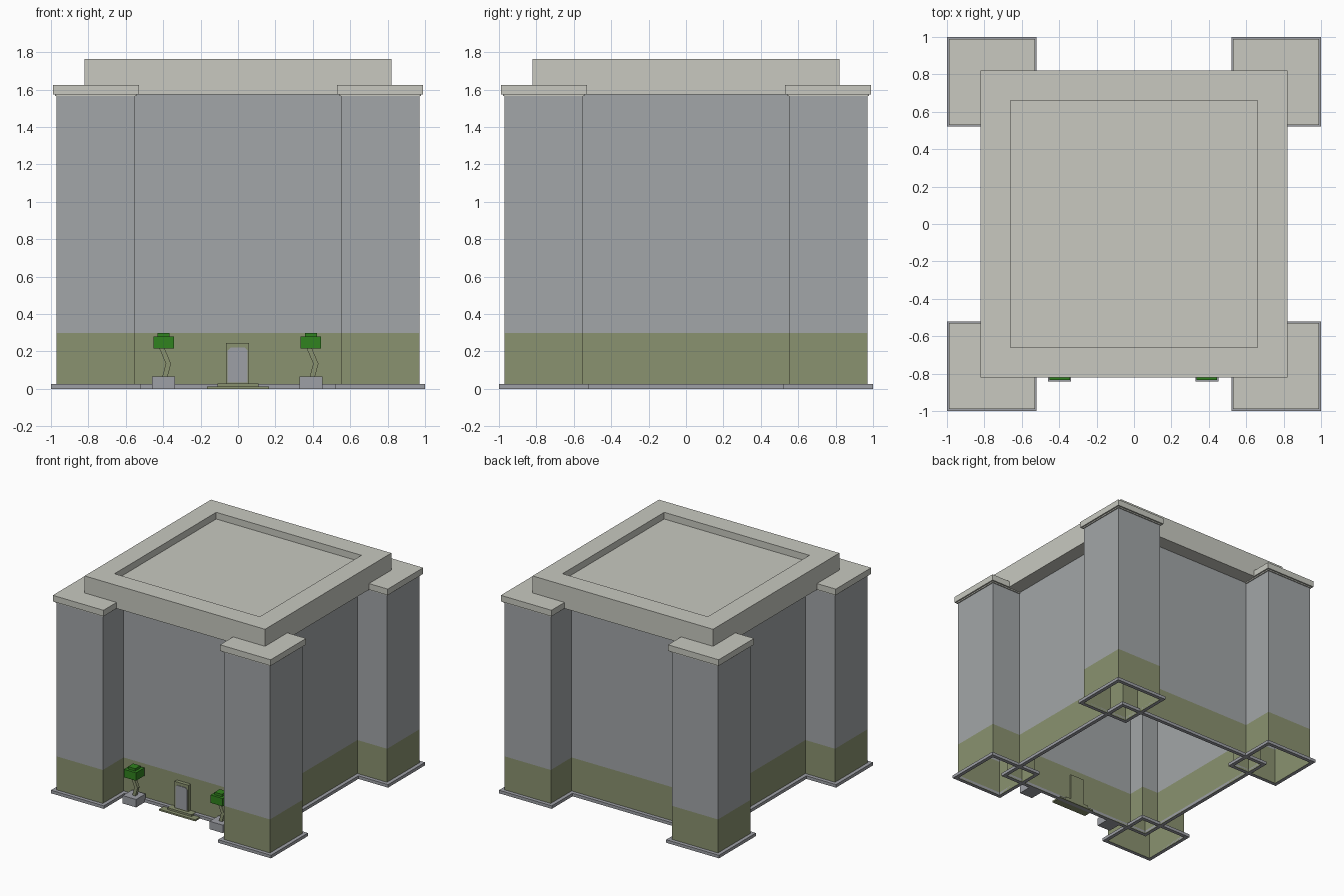
import bpy, bmesh

if "Cube" in bpy.data.objects:
    bpy.data.objects.remove(bpy.data.objects["Cube"])


def mat(name, r, g, b):
    def lin(c):
        c /= 255
        return c / 12.92 if c <= 0.04045 else ((c + 0.055) / 1.055) ** 2.4
    m = bpy.data.materials.new(name)
    m.diffuse_color = (lin(r), lin(g), lin(b), 1)
    m.use_nodes = True
    m.node_tree.nodes["Principled BSDF"].inputs["Base Color"].default_value = m.diffuse_color
    return m


GREY = mat("wall grey", 162, 166, 168)
OLIVE = mat("olive", 138, 146, 112)
STONE = mat("roof stone", 200, 201, 192)
CONCRETE = mat("plinth grey", 158, 160, 166)
GREEN = mat("leaf green", 48, 130, 30)


def finish(name, bm, *mats):
    me = bpy.data.meshes.new(name)
    bm.to_mesh(me)
    bm.free()
    for m in mats:
        me.materials.append(m)
    ob = bpy.data.objects.new(name, me)
    bpy.context.collection.objects.link(ob)
    return ob


def rect(bm, x0, x1, y0, y1, z):
    return [bm.verts.new((x, y, z)) for x, y in ((x0, y0), (x1, y0), (x1, y1), (x0, y1))]


def bridge(bm, a, b, idx=0):
    n = len(a)
    for i in range(n):
        j = (i + 1) % n
        bm.faces.new((a[i], a[j], b[j], b[i])).material_index = idx


def box(name, m, x0, x1, y0, y1, z0, z1):
    bm = bmesh.new()
    a, b = rect(bm, x0, x1, y0, y1, z0), rect(bm, x0, x1, y0, y1, z1)
    bridge(bm, a, b)
    bm.faces.new(a[::-1])
    bm.faces.new(b)
    return finish(name, bm, m)


def walls(name, x0, x1, y0, y1):
    # open tube, olive below and grey above
    bm = bmesh.new()
    r = [rect(bm, x0, x1, y0, y1, z) for z in (0, 0.3, 1.58)]
    bridge(bm, r[0], r[1], 0)
    bridge(bm, r[1], r[2], 1)
    return finish(name, bm, OLIVE, GREY)


def ring(name, m, x0, x1, y0, y1, z0, z1, t):
    # square frame of width t
    bm = bmesh.new()
    r = [rect(bm, x0 + d, x1 - d, y0 + d, y1 - d, z)
         for d, z in ((0, z0), (0, z1), (t, z1), (t, z0))]
    for i in range(4):
        bridge(bm, r[i], r[(i + 1) % 4])
    return finish(name, bm, m)


# main body and its plinth
walls("body_walls", -0.70, 0.70, -0.70, 0.70)
ring("body_plinth", CONCRETE, -0.73, 0.73, -0.73, 0.73, 0, 0.025, 0.03)

# roof slab with sunken centre
bm = bmesh.new()
r = [rect(bm, -s, s, -s, s, z) for s, z in
     ((0.82, 1.575), (0.82, 1.765), (0.66, 1.765), (0.66, 1.71))]
for i in range(3):
    bridge(bm, r[i], r[i + 1])
bm.faces.new(r[3])
bm.faces.new(r[0][::-1])
finish("roof", bm, STONE)

# corner towers


def span(s, a, b):
    return (a, b) if s > 0 else (-b, -a)


for sx in (-1, 1):
    for sy in (-1, 1):
        def at(a, b):
            return (*span(sx, a, b), *span(sy, a, b))
        walls("tower_walls", *at(0.55, 0.97))
        ring("tower_plinth", CONCRETE, *at(0.52, 1.0), 0, 0.025, 0.03)
        ring("tower_trim", STONE, *at(0.542, 0.978), 1.565, 1.575, 0.008)
        box("tower_cap", STONE, *at(0.53, 0.99), 1.575, 1.625)

# potted trees
for cx in (-0.398, 0.39):
    cy = -0.78
    box("tree_pot", CONCRETE, cx - 0.061, cx + 0.061, cy - 0.061, cy + 0.061, 0, 0.065)
    bm = bmesh.new()
    r = [rect(bm, cx + d - 0.014, cx + d + 0.014, cy - 0.014, cy + 0.014, z)
         for d, z in ((0.006, 0.06), (0.026, 0.135), (-0.01, 0.22))]
    bridge(bm, r[0], r[1])
    bridge(bm, r[1], r[2])
    finish("tree_trunk", bm, OLIVE)
    box("tree_crown", GREEN, cx - 0.055, cx + 0.055, cy - 0.055, cy + 0.055, 0.215, 0.28)
    box("tree_top", GREEN, cx - 0.033, cx + 0.033, cy - 0.033, cy + 0.033, 0.28, 0.30)

# doorway: steps, frame and panel with clipped top corners
box("lower_step", OLIVE, -0.165, 0.165, -0.79, -0.69, 0, 0.013)
box("upper_step", OLIVE, -0.11, 0.11, -0.76, -0.69, 0.013, 0.028)
box("door_frame", OLIVE, -0.065, 0.06, -0.73, -0.69, 0.028, 0.245)
bm = bmesh.new()
prof = ((-0.056, 0.035), (0.051, 0.035), (0.051, 0.205), (0.036, 0.22), (-0.041, 0.22), (-0.056, 0.205))
front = [bm.verts.new((x, -0.734, z)) for x, z in prof]
back = [bm.verts.new((x, -0.729, z)) for x, z in prof]
bm.faces.new(front)
bridge(bm, back, front)
finish("door_panel", bm, CONCRETE)
